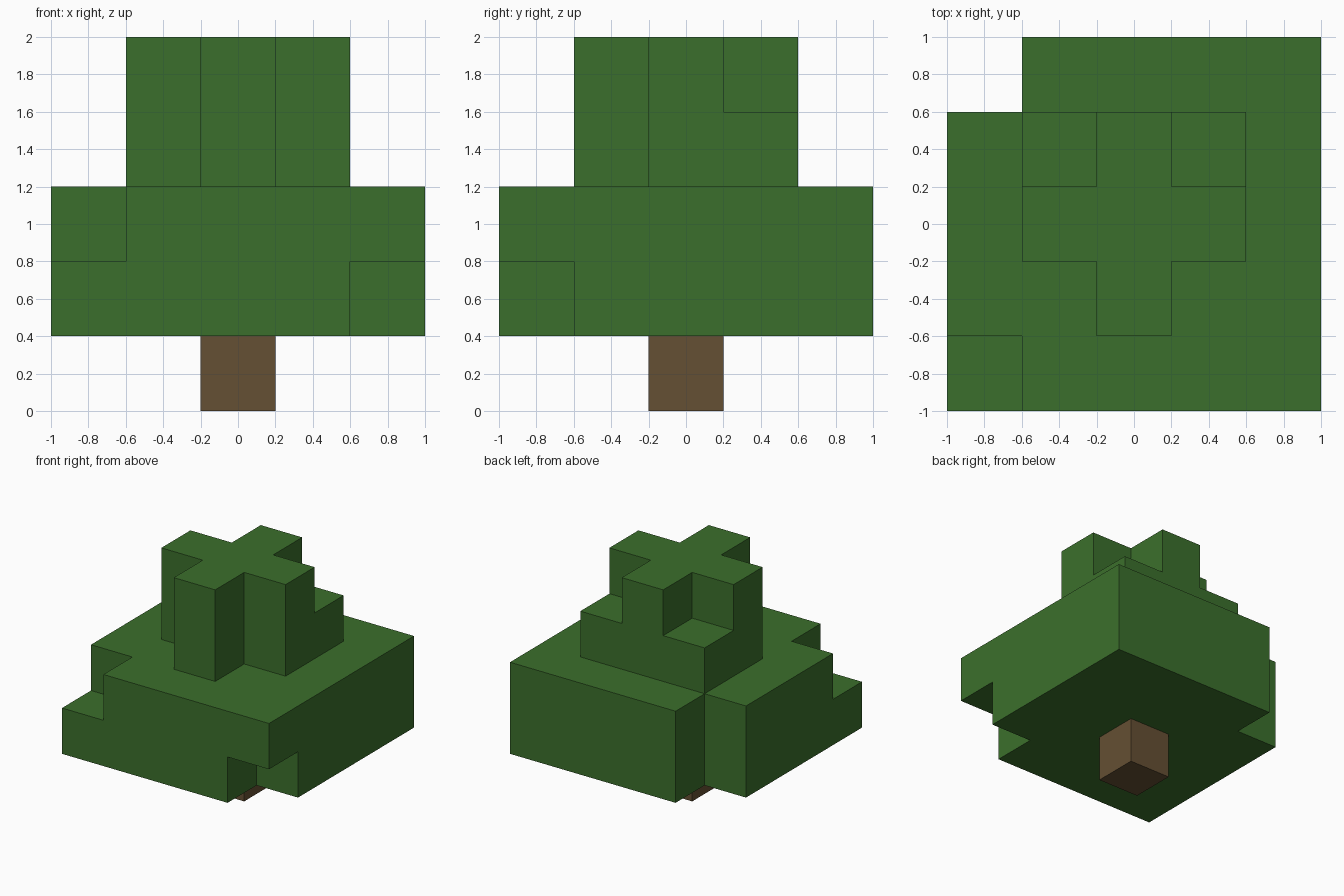
import bpy
import bmesh
from mathutils import Vector

cube = bpy.data.objects.get("Cube")
if cube:
    bpy.data.objects.remove(cube, do_unlink=True)

CELL = 0.4  # edge length of one block


def material(name, color):
    mat = bpy.data.materials.new(name)
    mat.use_nodes = True
    mat.diffuse_color = (*color, 1)
    bsdf = next(n for n in mat.node_tree.nodes if n.type == 'BSDF_PRINCIPLED')
    bsdf.inputs["Base Color"].default_value = (*color, 1)
    return mat


def layer(radius, height, missing=()):
    """Square layer of block coordinates, without the corners listed as (x, y) signs."""
    gaps = {(sx * radius, sy * radius) for sx, sy in missing}
    span = range(-radius, radius + 1)
    return {(x, y, height) for x in span for y in span if (x, y) not in gaps}


def block_object(name, cells, mat):
    """Outer skin of a set of blocks, with flat areas merged into single faces."""
    bm = bmesh.new()
    for cell in cells:
        centre = Vector(cell) + Vector((0, 0, 0.5))
        for axis in range(3):
            for sign in (-1, 1):
                normal = Vector((0, 0, 0))
                normal[axis] = sign
                if tuple(int(c + n) for c, n in zip(cell, normal)) in cells:
                    continue
                u = Vector((0, 0, 0))
                u[(axis + 1) % 3] = 0.5
                v = normal.cross(u)
                middle = centre + normal / 2
                corners = (middle - u - v, middle + u - v, middle + u + v, middle - u + v)
                bm.faces.new([bm.verts.new(p * CELL) for p in corners])
    bmesh.ops.remove_doubles(bm, verts=bm.verts, dist=0.001)
    bmesh.ops.dissolve_limit(bm, angle_limit=0.01, verts=bm.verts, edges=bm.edges)
    mesh = bpy.data.meshes.new(name)
    bm.to_mesh(mesh)
    bm.free()
    mesh.materials.append(mat)
    obj = bpy.data.objects.new(name, mesh)
    bpy.context.collection.objects.link(obj)
    return obj


leaf_green = material("leaf green", (0.044, 0.159, 0.025))
bark_brown = material("bark brown", (0.130, 0.080, 0.033))

FRONT_LEFT, FRONT_RIGHT = (1, -1), (-1, -1)
BACK_LEFT, BACK_RIGHT = (1, 1), (-1, 1)

# Trunk
block_object("trunk", layer(0, 0), bark_brown)

# Foliage: two wide layers, then two narrow ones, each with its own missing corners
foliage = (layer(2, 1, [BACK_RIGHT, FRONT_LEFT])
           | layer(2, 2, [BACK_RIGHT, FRONT_RIGHT])
           | layer(1, 3, [FRONT_LEFT, FRONT_RIGHT])
           | layer(1, 4, [FRONT_LEFT, FRONT_RIGHT, BACK_LEFT, BACK_RIGHT]))
block_object("foliage", foliage, leaf_green)
